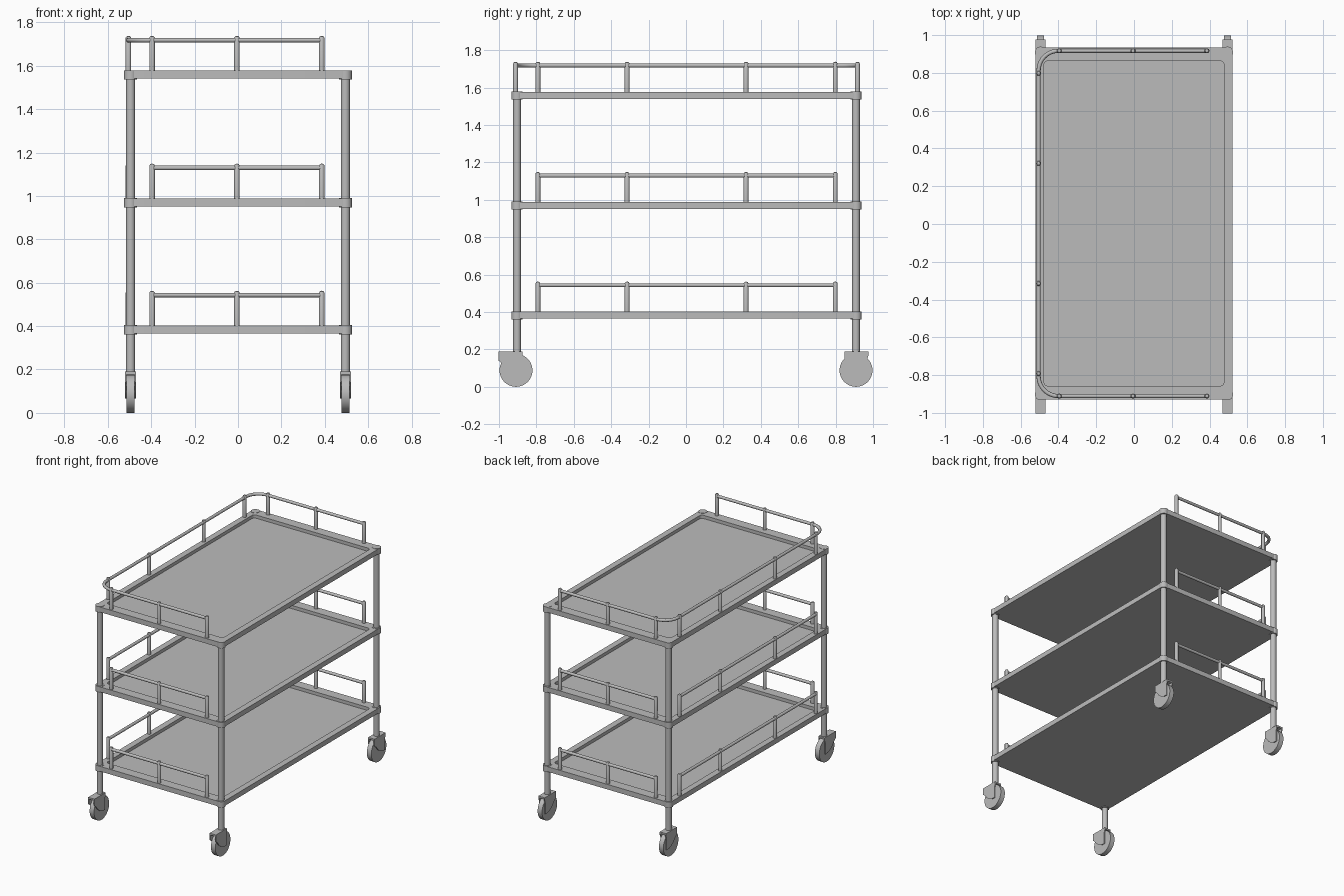
import bpy, bmesh, math
from mathutils import Vector

if "Cube" in bpy.data.objects:
    bpy.data.objects.remove(bpy.data.objects["Cube"], do_unlink=True)

GREY = (0.5, 0.5, 0.5, 1)
steel = bpy.data.materials.new("steel_grey")
steel.use_nodes = True
steel.diffuse_color = GREY
steel.node_tree.nodes["Principled BSDF"].inputs["Base Color"].default_value = GREY

MID_Y = 0.003                      # cart frame centre
LEG_X, LEG_Y = 0.495, 0.906
SHELF_TOPS = {"bottom": 0.402, "middle": 0.988, "top": 1.577}
THICK = 0.037
RAIL_X, RAIL_Y = -0.505, 0.914
END_POSTS = (-0.396, -0.005, 0.386)
SIDE_POSTS = (-0.795, -0.318, 0.318, 0.795)


def finish(obj, name, smooth=True):
    obj.name = name
    obj.data.materials.clear()
    obj.data.materials.append(steel)
    if smooth:
        bpy.ops.object.select_all(action='DESELECT')
        obj.select_set(True)
        bpy.context.view_layer.objects.active = obj
        bpy.ops.object.shade_smooth_by_angle(angle=math.radians(40))
    return obj


def from_bmesh(bm, name):
    bmesh.ops.recalc_face_normals(bm, faces=bm.faces)
    mesh = bpy.data.meshes.new(name)
    bm.to_mesh(mesh)
    bm.free()
    obj = bpy.data.objects.new(name, mesh)
    bpy.context.collection.objects.link(obj)
    return finish(obj, name)


def cylinder(name, x, y, z0, z1, r, sides=24):
    bpy.ops.mesh.primitive_cylinder_add(vertices=sides, radius=r, depth=z1 - z0,
                                        location=(x, y, (z0 + z1) / 2))
    return finish(bpy.context.object, name)


def rounded_rect(hx, hy, r, z, steps=6):
    pts = []
    for q, (sx, sy) in enumerate(((1, 1), (-1, 1), (-1, -1), (1, -1))):
        for i in range(steps + 1):
            a = math.pi / 2 * (q + i / steps)
            pts.append((sx * (hx - r) + r * math.cos(a),
                        MID_Y + sy * (hy - r) + r * math.sin(a), z))
    return pts


def shelf(name, top):
    """Tray with a raised rim: stacked rounded outlines bridged together."""
    low, floor = top - THICK, top - 0.024
    outlines = ((0.521, 0.932, 0.03, low), (0.521, 0.932, 0.03, top),
                (0.476, 0.860, 0.02, top), (0.476, 0.860, 0.02, floor))
    bm = bmesh.new()
    rings = [[bm.verts.new(p) for p in rounded_rect(*o)] for o in outlines]
    for a, b in zip(rings, rings[1:]):
        for i in range(len(a)):
            j = (i + 1) % len(a)
            bm.faces.new((a[i], a[j], b[j], b[i]))
    bm.faces.new(rings[0])
    bm.faces.new(rings[-1])
    return from_bmesh(bm, name)


def tube(name, points, r=0.011):
    curve = bpy.data.curves.new(name, 'CURVE')
    curve.dimensions = '3D'
    curve.bevel_depth = r
    curve.bevel_resolution = 3
    curve.use_fill_caps = True
    spline = curve.splines.new('POLY')
    spline.points.add(len(points) - 1)
    for p, co in zip(spline.points, points):
        p.co = (*co, 1)
    obj = bpy.data.objects.new(name, curve)
    bpy.context.collection.objects.link(obj)
    bpy.ops.object.select_all(action='DESELECT')
    obj.select_set(True)
    bpy.context.view_layer.objects.active = obj
    bpy.ops.object.convert(target='MESH')
    return finish(bpy.context.object, name)


def post(name, x, y, z):
    """Railing upright with a domed cap, turned from a profile."""
    r, h = 0.013, 0.163
    profile = [(0, 0), (r, 0), (r, h - 0.01), (0.009, h - 0.003), (0, h)]
    bm = bmesh.new()
    verts = [bm.verts.new((x + a, y, z + b)) for a, b in profile]
    edges = [bm.edges.new(e) for e in zip(verts, verts[1:])]
    bmesh.ops.spin(bm, geom=verts + edges, cent=(x, y, z), axis=(0, 0, 1),
                   angle=math.tau, steps=16)
    bmesh.ops.remove_doubles(bm, verts=bm.verts, dist=1e-5)
    return from_bmesh(bm, name)


def plate(name, profile, x0, x1, y):
    """Side profile (y, z) extruded across x."""
    bm = bmesh.new()
    face = bm.faces.new([bm.verts.new((x0, y + a, b)) for a, b in profile])
    new = bmesh.ops.extrude_face_region(bm, geom=[face])["geom"]
    bmesh.ops.translate(bm, vec=Vector((x1 - x0, 0, 0)),
                        verts=[v for v in new if isinstance(v, bmesh.types.BMVert)])
    return from_bmesh(bm, name)


# Shelves with railings on three sides
for level, top in SHELF_TOPS.items():
    shelf(level + "_shelf", top)
    rail_z = top + 0.141
    for s, end in ((-1, "front"), (1, "back")):
        y = MID_Y + s * RAIL_Y
        for i, x in enumerate(END_POSTS):
            post(f"{level}_{end}_post_{i + 1}", x, y, top - 0.002)
        if level != "top":
            tube(f"{level}_{end}_rail", [(END_POSTS[0], y, rail_z), (END_POSTS[2], y, rail_z)])
    for i, y in enumerate(SIDE_POSTS):
        post(f"{level}_side_post_{i + 1}", RAIL_X, MID_Y + y, top - 0.002)
    if level != "top":
        tube(level + "_side_rail", [(RAIL_X, MID_Y + y, rail_z) for y in SIDE_POSTS])
    else:
        # one continuous rail bent around both corners
        bend, half = 0.105, []
        for i in range(11):
            a = math.pi / 2 * (1 + i / 10)
            half.append((RAIL_X + bend + bend * math.cos(a),
                         RAIL_Y - bend + bend * math.sin(a)))
        path = [(END_POSTS[2], RAIL_Y)] + half
        path += [(x, -y) for x, y in reversed(path)]
        tube("top_rail", [(x, MID_Y + y, rail_z) for x, y in path])

# Legs, shelf collars and casters
fork = [(-0.097, 0.19), (0.032, 0.19), (0.032, 0.17), (0.024, 0.15), (0.024, 0.066),
        (-0.005, 0.067), (-0.035, 0.08), (-0.06, 0.1), (-0.078, 0.125), (-0.097, 0.14)]
for sx, side in ((1, "left"), (-1, "right")):
    for sy, end in ((-1, "front"), (1, "back")):
        x, y = sx * LEG_X, MID_Y + sy * LEG_Y
        tag = f"{end}_{side}"
        cylinder(tag + "_leg", x, y, 0.185, SHELF_TOPS["top"] - 0.01, 0.021)
        for level, top in SHELF_TOPS.items():
            cylinder(f"{tag}_{level}_collar", x, y, top - THICK - 0.004, top + 0.002, 0.03)
        wheel_y = sy * 0.909
        wheel = cylinder(tag + "_wheel", 0, 0, -0.018, 0.018, 0.088, 40)
        wheel.rotation_euler = (0, math.pi / 2, 0)
        wheel.location = (x, wheel_y, 0.088)
        # fork cheeks and the plate joining them
        fork_y = wheel_y + (0.036 if sy > 0 else 0.004)
        for s in (-1, 1):
            plate(f"{tag}_fork_cheek_{'inner' if s * sx < 0 else 'outer'}", fork,
                  x + s * 0.019, x + s * 0.026, fork_y)
        plate(tag + "_fork_top", [(-0.097, 0.178), (0.032, 0.178), (0.032, 0.19), (-0.097, 0.19)],
              x - 0.025, x + 0.025, fork_y)
